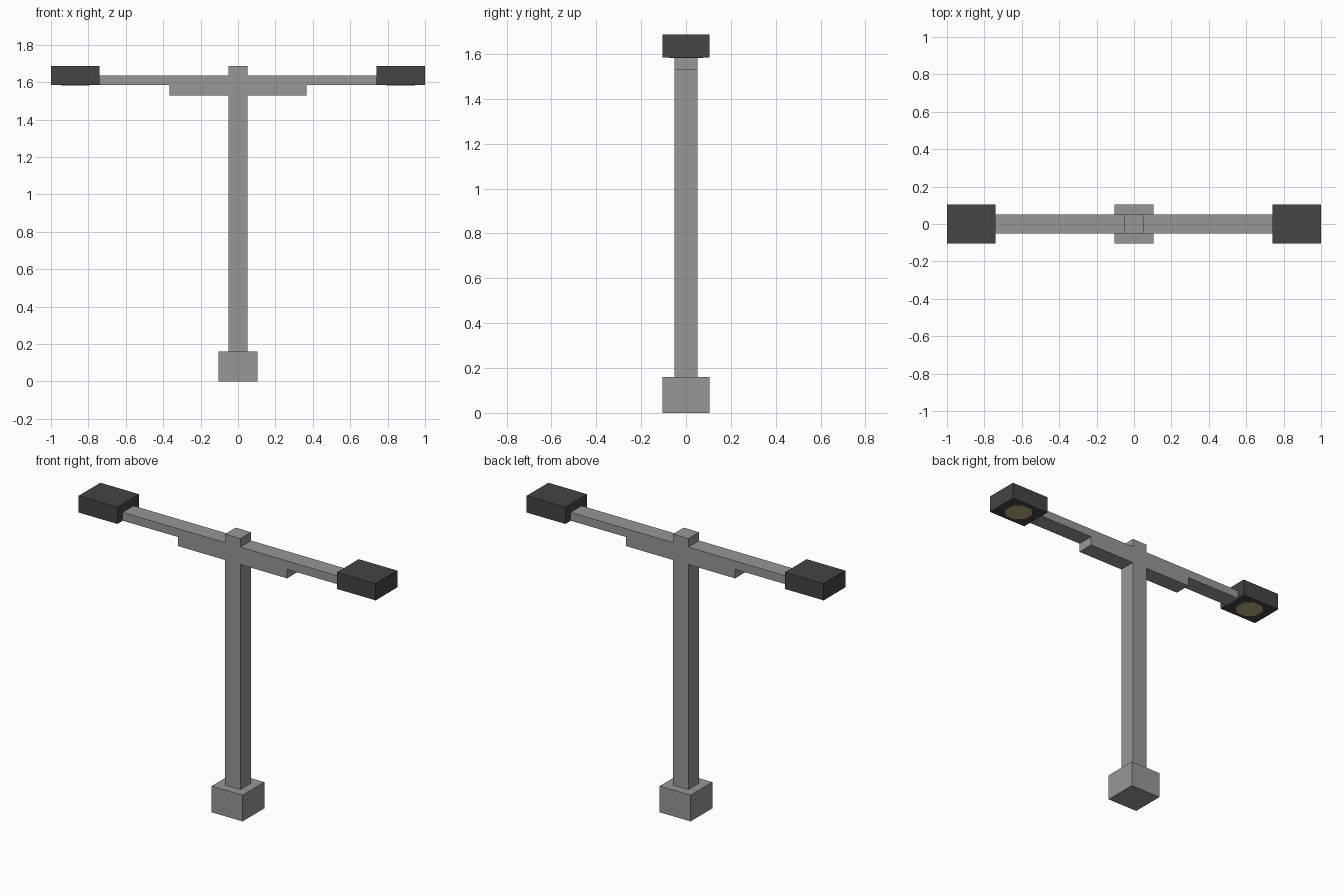
import bpy
import bmesh
import math

cube = bpy.data.objects.get("Cube")
if cube:
    bpy.data.objects.remove(cube, do_unlink=True)


def make_material(name, color):
    mat = bpy.data.materials.new(name)
    mat.use_nodes = True
    mat.diffuse_color = (*color, 1)
    bsdf = next(n for n in mat.node_tree.nodes if n.type == "BSDF_PRINCIPLED")
    bsdf.inputs["Base Color"].default_value = (*color, 1)
    return mat


def make_prism(name, outline, depth, mat):
    """Extrude a closed 3D outline along the depth vector."""
    bm = bmesh.new()
    face = bm.faces.new([bm.verts.new(p) for p in outline])
    result = bmesh.ops.extrude_face_region(bm, geom=[face], use_keep_orig=True)
    moved = [g for g in result["geom"] if isinstance(g, bmesh.types.BMVert)]
    bmesh.ops.translate(bm, verts=moved, vec=depth)
    bmesh.ops.recalc_face_normals(bm, faces=bm.faces)
    mesh = bpy.data.meshes.new(name)
    bm.to_mesh(mesh)
    bm.free()
    mesh.materials.append(mat)
    obj = bpy.data.objects.new(name, mesh)
    bpy.context.collection.objects.link(obj)
    return obj


def make_box(name, x0, x1, half_y, z0, z1, mat):
    outline = [(x0, -half_y, z0), (x1, -half_y, z0),
               (x1, half_y, z0), (x0, half_y, z0)]
    return make_prism(name, outline, (0, 0, z1 - z0), mat)


grey = make_material("pole grey", (0.31, 0.31, 0.31))
dark = make_material("dark housing", (0.058, 0.058, 0.058))
glow = make_material("pale yellow lens", (0.50, 0.44, 0.23))

BASE_TOP, BRACKET, ARM_LOW, ARM_HIGH, TOP = 0.16, 1.53, 1.585, 1.636, 1.687
POST, WIDE, HEAD_IN = 0.052, 0.104, 0.74

# Foot block
make_box("base", -WIDE, WIDE, WIDE, 0, BASE_TOP, grey)

# Post, bracket and arms as one mirrored profile
half = [(POST, BASE_TOP), (POST, BRACKET), (0.367, BRACKET), (0.367, ARM_LOW),
        (HEAD_IN, ARM_LOW), (HEAD_IN, ARM_HIGH), (POST, ARM_HIGH), (POST, TOP)]
profile = half + [(-x, z) for x, z in reversed(half)]
make_prism("post_and_arms", [(x, -POST, z) for x, z in profile],
           (0, 2 * POST, 0), grey)

# Lamp heads with an eight-sided lens underneath
for side, s in (("left", 1), ("right", -1)):
    x0, x1 = sorted((s * HEAD_IN, s))
    make_box(side + "_lamp_head", x0, x1, WIDE, ARM_LOW, TOP, dark)
    radius, middle = 0.083, (x0 + x1) / 2
    angles = [math.pi / 8 + i * math.pi / 4 for i in range(8)]
    lens = [(middle + radius * math.cos(a), radius * math.sin(a), ARM_LOW - 0.002)
            for a in angles]
    make_prism(side + "_lens", lens, (0, 0, 0.004), glow)
